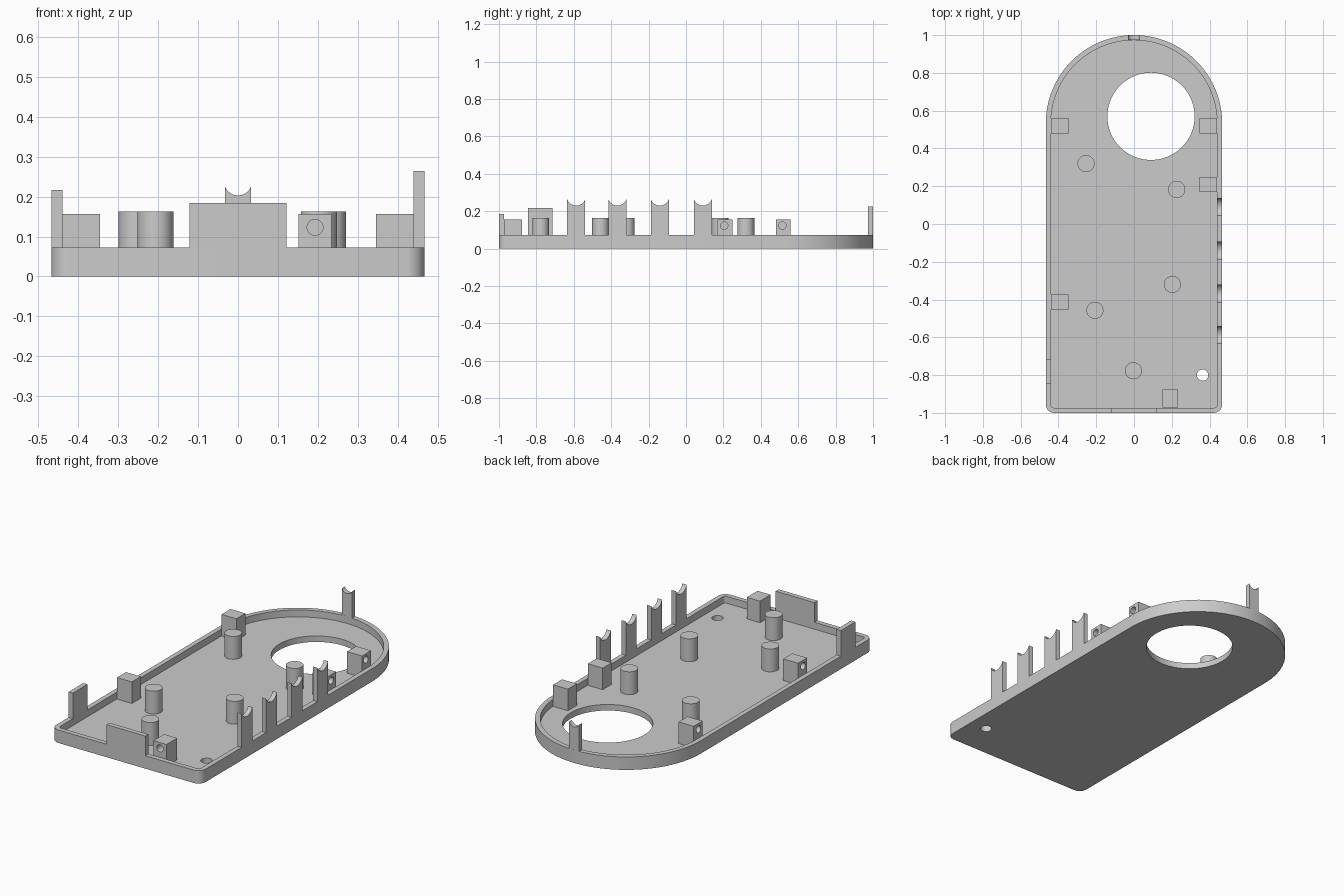
import bpy, bmesh, math
from mathutils import Vector

if "Cube" in bpy.data.objects:
    bpy.data.objects.remove(bpy.data.objects["Cube"], do_unlink=True)

# Main sizes
HALF_W, WALL_T = 0.467, 0.027
FLOOR, RIM = 0.034, 0.073
ARC_Y = 1 - HALF_W

grey = bpy.data.materials.new("plain grey")
grey.use_nodes = True
grey.diffuse_color = (0.6, 0.6, 0.6, 1)
grey.node_tree.nodes["Principled BSDF"].inputs["Base Color"].default_value = (0.6, 0.6, 0.6, 1)


def arc(cx, cy, r, start, end, n):
    """Points on an arc, angles in degrees."""
    angles = [math.radians(start + (end - start) * i / n) for i in range(n + 1)]
    return [(cx + r * math.cos(a), cy + r * math.sin(a)) for a in angles]


def circle(cx, cy, r, n=48):
    return arc(cx, cy, r, 0, 360, n)[:-1]


def extrude(name, outline, lo, hi, axis="z"):
    """Extrude a 2D outline along an axis: z uses (x, y), y uses (x, z), x uses (y, z)."""
    place = {"z": lambda u, v, w: (u, v, w),
             "y": lambda u, v, w: (u, w, v),
             "x": lambda u, v, w: (w, u, v)}[axis]
    bm = bmesh.new()
    base = bm.faces.new([bm.verts.new(place(u, v, lo)) for u, v in outline])
    grown = bmesh.ops.extrude_face_region(bm, geom=[base])["geom"]
    verts = [g for g in grown if isinstance(g, bmesh.types.BMVert)]
    bmesh.ops.translate(bm, verts=verts, vec=Vector(place(0, 0, hi - lo)))
    bmesh.ops.recalc_face_normals(bm, faces=bm.faces)
    mesh = bpy.data.meshes.new(name)
    bm.to_mesh(mesh)
    bm.free()
    mesh.materials.append(grey)
    obj = bpy.data.objects.new(name, mesh)
    bpy.context.collection.objects.link(obj)
    return obj


def activate(obj):
    bpy.ops.object.select_all(action="DESELECT")
    obj.select_set(True)
    bpy.context.view_layer.objects.active = obj


def smooth(obj):
    activate(obj)
    bpy.ops.object.shade_smooth_by_angle(angle=math.radians(30))


def cut(obj, cutter):
    """Subtract the cutter, then discard it."""
    cutter.hide_render = True
    mod = obj.modifiers.new("cut", "BOOLEAN")
    mod.operation, mod.solver, mod.object = "DIFFERENCE", "EXACT", cutter
    activate(obj)
    bpy.ops.object.modifier_apply(modifier=mod.name)
    bpy.data.objects.remove(cutter, do_unlink=True)


def box(name, x0, x1, y0, y1, z0, z1):
    return extrude(name, [(x0, y0), (x1, y0), (x1, y1), (x0, y1)], z0, z1)


def tray_outline(inset, corner):
    """Straight sides, round back end and small rounded front corners."""
    w, front = HALF_W - inset, -1 + inset
    return (arc(0, ARC_Y, w, 0, 180, 64)
            + arc(-w + corner, front + corner, corner, 180, 270, 8)
            + arc(w - corner, front + corner, corner, 270, 360, 8))


# Tray: shell, hollow, large opening and small hole
tray = extrude("tray", tray_outline(0, 0.045), 0, RIM)
cut(tray, extrude("hollow_cutter", tray_outline(WALL_T, 0.015), FLOOR, 0.2))
cut(tray, extrude("opening_cutter", circle(0.09, 0.57, 0.231, 72), -0.1, 0.2))
cut(tray, extrude("hole_cutter", circle(0.363, -0.80, 0.03, 32), -0.1, 0.2))
smooth(tray)

# Round support posts on the floor
for i, (x, y) in enumerate([(-0.254, 0.32), (0.226, 0.183), (0.203, -0.32),
                            (-0.207, -0.457), (-0.003, -0.777)], 1):
    smooth(extrude(f"support_post_{i}", circle(x, y, 0.045), FLOOR - 0.002, 0.163))

# Screw blocks along the side walls, each with a blind hole facing outward
for i, (side, y) in enumerate([(-1, 0.52), (-1, -0.413), (1, 0.52), (1, 0.209)], 1):
    inner, outer = 0.346 * side, 0.439 * side
    block = box(f"side_block_{i}", min(inner, outer), max(inner, outer),
                y - 0.04, y + 0.04, FLOOR - 0.002, 0.156)
    ends = sorted((0.375 * side, 0.48 * side))
    cut(block, extrude("screw_cutter", circle(y - 0.005, 0.123, 0.02, 24), *ends, axis="x"))
    smooth(block)

# Screw block at the front wall
front_block = box("front_block", 0.152, 0.234, -0.972, -0.877, FLOOR - 0.002, 0.156)
cut(front_block, extrude("screw_cutter", circle(0.193, 0.123, 0.02, 24), -1.0, -0.91, axis="y"))
smooth(front_block)


# Upright clips with a concave top
def clip(name, centre, half, tip, dip, lo, hi, axis):
    r = (half ** 2 + dip ** 2) / (2 * dip)
    sweep = math.degrees(math.asin(half / r))
    notch = arc(centre, tip - dip + r, r, 270 + sweep, 270 - sweep, 20)
    outline = [(centre - half, RIM), (centre + half, RIM)] + notch
    smooth(extrude(name, outline, lo, hi, axis))


for i, y in enumerate([0.09, -0.14, -0.367, -0.587], 1):
    clip(f"side_clip_{i}", y, 0.048, 0.264, 0.034, HALF_W - WALL_T, HALF_W, "x")
clip("back_clip", 0, 0.032, 0.224, 0.021, 1 - WALL_T, 0.9995, "y")

# Flat tabs standing on the rim
box("front_tab", -0.121, 0.121, -1, -1 + WALL_T, RIM, 0.184)
box("side_tab", -HALF_W, -HALF_W + WALL_T, -0.845, -0.715, RIM, 0.217)
